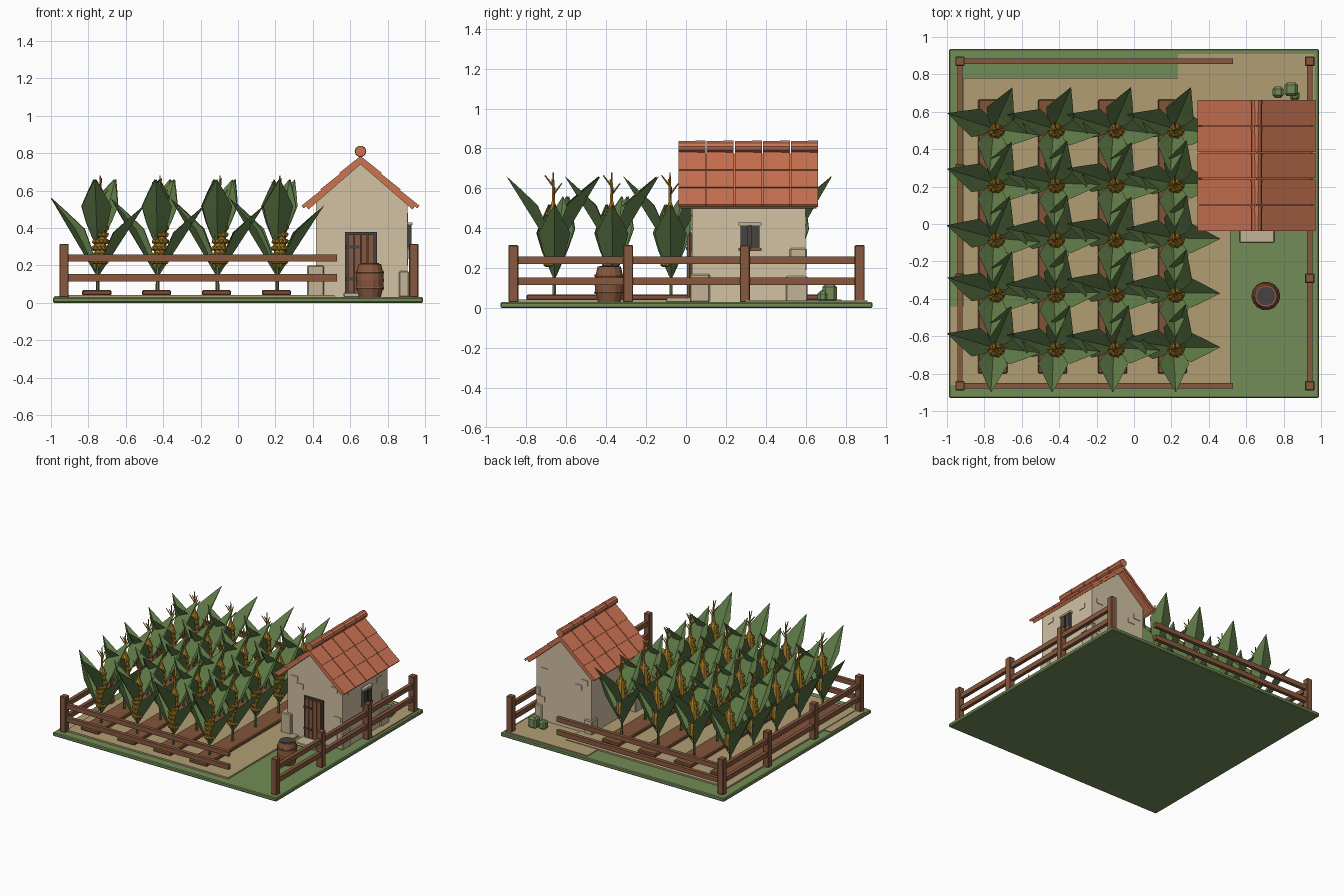
import bpy, bmesh, math, random
from mathutils import Matrix, Vector

random.seed(4)
if "Cube" in bpy.data.objects:
    bpy.data.objects.remove(bpy.data.objects["Cube"])


def material(name, r, g, b):
    lin = [((c / 255 + 0.055) / 1.055) ** 2.4 for c in (r, g, b)] + [1]
    m = bpy.data.materials.new(name)
    m.use_nodes = True
    m.diffuse_color = lin
    m.node_tree.nodes["Principled BSDF"].inputs["Base Color"].default_value = lin
    return m


GRASS = material("grass green", 114, 140, 86)
LEAF = material("leaf green", 98, 126, 74)
DIRT = material("dry dirt", 178, 158, 116)
SOIL = material("tilled soil", 128, 84, 58)
WOOD = material("brown wood", 136, 88, 62)
WALL = material("plaster", 210, 194, 164)
STONE = material("pale stone", 194, 180, 150)
ROOF = material("terracotta", 204, 116, 82)
GOLD = material("corn gold", 184, 138, 44)
IRON = material("dark iron", 70, 68, 66)


def place(name, mesh, mat=None, matrix=Matrix()):
    if mat:
        mesh.materials.append(mat)
    ob = bpy.data.objects.new(name, mesh)
    ob.matrix_world = matrix
    bpy.context.collection.objects.link(ob)
    return ob


def finish(bm, name):
    bmesh.ops.recalc_face_normals(bm, faces=bm.faces)
    mesh = bpy.data.meshes.new(name)
    bm.to_mesh(mesh)
    bm.free()
    return mesh


def box(name, x, y, z, mat, bevel=0.0, matrix=Matrix()):
    bm = bmesh.new()
    bmesh.ops.create_cube(bm, size=1)
    for v in bm.verts:
        v.co = Vector([(r[0] + r[1]) / 2 + c * (r[1] - r[0]) for r, c in zip((x, y, z), v.co)])
    if bevel:
        bmesh.ops.bevel(bm, geom=bm.edges[:], offset=bevel, segments=1, affect='EDGES')
    return place(name, finish(bm, name), mat, matrix)


def lathe(bm, profile, sides):
    """Closed turned solid from (radius, height) pairs."""
    rings = [[bm.verts.new((r * math.cos(math.tau * i / sides), r * math.sin(math.tau * i / sides), z))
              for i in range(sides)] for r, z in profile]
    for a, b in zip(rings, rings[1:]):
        for i in range(sides):
            j = (i + 1) % sides
            bm.faces.new((a[i], a[j], b[j], b[i]))
    bm.faces.new(rings[0])
    bm.faces.new(rings[-1])


def turned(name, profile, sides, mat, matrix=Matrix()):
    bm = bmesh.new()
    lathe(bm, profile, sides)
    return place(name, finish(bm, name), mat, matrix)


# Ground and dirt plates
box("grass_base", (-0.99, 0.99), (-0.93, 0.935), (0, 0.03), GRASS, 0.006)
box("field_dirt", (-0.915, 0.515), (-0.86, 0.78), (0.028, 0.042), DIRT)
box("yard_dirt", (0.235, 0.965), (0.3, 0.91), (0.028, 0.037), DIRT)
box("edge_dirt", (-0.98, -0.9), (-0.86, -0.44), (0.028, 0.036), DIRT)

# Fence posts and rails
POSTS = (-0.865, -0.29, 0.295, 0.87)
for x in (-0.93, 0.94):
    for y in POSTS:
        box("fence_post", (x - 0.025, x + 0.025), (y - 0.025, y + 0.025), (0.03, 0.315), WOOD, 0.004)
    for z in (0.115, 0.22):
        box("side_rail", (x - 0.014, x + 0.014), (POSTS[0], POSTS[-1]), (z, z + 0.038), WOOD)
for y in (POSTS[0], POSTS[-1]):
    for z in (0.115, 0.22):
        box("end_rail", (-0.93, 0.53), (y - 0.014, y + 0.014), (z, z + 0.038), WOOD)


# Corn plant meshes, shared by every plant
def leaf_mesh():
    bm = bmesh.new()
    # angle, base height, reach, rise
    for deg, base, reach, rise in ((166, 0.16, 0.25, 0.40), (-4, 0.16, 0.24, 0.36),
                                   (70, 0.30, 0.23, 0.36), (-91, 0.30, 0.23, 0.36)):
        turn = Matrix.Rotation(math.radians(deg), 3, 'Z')
        rows = []
        for t, half in ((0, 0.012), (0.28, 0.058), (0.5, 0.08), (0.75, 0.042), (1, 0.001)):
            r, z = 0.01 + reach * t, base + rise * t
            lift = half * 0.45
            rows.append([bm.verts.new(turn @ Vector(p)) for p in
                         ((r - lift, half, z + lift), (r, 0, z - 0.01 * (1 - t)), (r - lift, -half, z + lift))])
        for a, b in zip(rows, rows[1:]):
            for k in (0, 1):
                bm.faces.new((a[k], a[k + 1], b[k + 1], b[k]))
    return finish(bm, "corn_leaves")


def cob_mesh():
    bm = bmesh.new()
    lathe(bm, ((0.012, 0.19), (0.03, 0.23), (0.034, 0.36), (0.026, 0.48), (0.008, 0.53)), 8)
    # Kernels on the front of the cob
    for row in range(8):
        for k in range(5):
            a = math.radians(-165 + 36 * k + 18 * (row % 2))
            r = 0.036 if row < 6 else 0.028
            at = Vector((r * math.cos(a), r * math.sin(a), 0.22 + 0.036 * row))
            bmesh.ops.create_icosphere(bm, subdivisions=1, radius=0.015, matrix=Matrix.Translation(at))
    # Tassel spike with side twigs
    lathe(bm, ((0.009, 0.5), (0.007, 0.6), (0.003, 0.68)), 5)
    for k in range(4):
        tilt = Matrix.Rotation(math.radians(90 * k + 10), 4, 'Z') @ Matrix.Rotation(math.radians(38), 4, 'Y')
        bmesh.ops.create_cone(bm, cap_ends=True, segments=4, radius1=0.006, radius2=0.003, depth=0.07,
                              matrix=Matrix.Translation((0, 0, 0.55 + 0.02 * k)) @ tilt @ Matrix.Translation((0, 0, 0.035)))
    return finish(bm, "corn_cob")


leaves, cob = leaf_mesh(), cob_mesh()
leaves.materials.append(LEAF)
cob.materials.append(GOLD)
bm = bmesh.new()
lathe(bm, ((0.01, 0.04), (0.009, 0.3), (0.007, 0.5)), 6)
stalk = finish(bm, "corn_stalk")
stalk.materials.append(LEAF)

# Planted rows
for col in range(4):
    x = -0.755 + 0.32 * col
    box("soil_row", (x - 0.078, x + 0.078), (-0.8, 0.665), (0.04, 0.068), SOIL, 0.006)
    for row in range(5):
        y = -0.66 + 0.2925 * row
        spin = Matrix.Rotation(math.radians(random.uniform(-5, 5)), 4, 'Z')
        spot = Matrix.Translation((x + 0.005, y, 0))
        place("corn_leaves", leaves, None, spot @ spin)
        place("corn_stalk", stalk, None, spot)
        place("corn_cob", cob, None, Matrix.Translation((x + 0.018, y - 0.005, 0)))

# House walls with gables
bm = bmesh.new()
outline = ((0.417, 0.03), (0.905, 0.03), (0.905, 0.55), (0.66, 0.76), (0.417, 0.55))
face = bm.faces.new([bm.verts.new((x, 0.03, z)) for x, z in outline])
ext = bmesh.ops.extrude_face_region(bm, geom=[face])
bmesh.ops.translate(bm, vec=(0, 0.57, 0), verts=[v for v in ext["geom"] if isinstance(v, bmesh.types.BMVert)])
place("house_walls", finish(bm, "house_walls"), WALL)

# Corner stones
for x0, x1, y0, y1, z0, z1 in ((0.37, 0.46, 0.01, 0.11, 0.03, 0.2), (0.86, 0.915, 0.02, 0.12, 0.03, 0.17),
                               (0.85, 0.915, 0.5, 0.61, 0.03, 0.16), (0.87, 0.912, 0.52, 0.606, 0.23, 0.3),
                               (0.405, 0.48, 0.53, 0.61, 0.03, 0.15)):
    box("corner_stone", (x0, x1), (y0, y1), (z0, z1), STONE, 0.006)
# Exposed bricks in the plaster, front, back and right side
for u, z in ((0.45, 0.47), (0.5, 0.42), (0.8, 0.47), (0.83, 0.24)):
    box("front_brick", (u, u + 0.06), (0.025, 0.032), (z, z + 0.04), WALL)
    box("back_brick", (u, u + 0.06), (0.598, 0.605), (z - 0.05, z - 0.01), WALL)
for y, z in ((0.1, 0.44), (0.15, 0.2), (0.46, 0.4), (0.48, 0.2)):
    box("side_brick", (0.903, 0.91), (y, y + 0.06), (z, z + 0.04), WALL)
box("door_step", (0.565, 0.75), (-0.1, 0.03), (0.03, 0.055), STONE, 0.004)

# Door
box("door_frame", (0.572, 0.742), (0.015, 0.035), (0.05, 0.378), IRON)
for i in range(4):
    x = 0.587 + 0.036 * i
    box("door_plank", (x, x + 0.032), (0.006, 0.03), (0.05, 0.365), WOOD)
for z in (0.12, 0.29):
    box("door_hinge", (0.58, 0.65), (0.0, 0.01), (z, z + 0.016), IRON)

# Side window with shutters
box("window_pane", (0.9, 0.912), (0.275, 0.365), (0.295, 0.42), IRON)
for y in (0.272, 0.328):
    box("window_shutter", (0.905, 0.928), (y, y + 0.04), (0.3, 0.415), IRON)
box("window_lintel", (0.9, 0.932), (0.262, 0.378), (0.415, 0.43), STONE)
box("window_sill", (0.9, 0.932), (0.262, 0.378), (0.285, 0.3), WOOD)

# Tiled roof, rows overlapping down each slope
PITCH, ROWS, COLS = math.radians(41), 3, 5
for side in (1, -1):
    frame = (Matrix.Translation((0.655, 0, 0.775)) @ Matrix.Diagonal((side, 1, 1, 1))
             @ Matrix.Rotation(PITCH, 4, 'Y'))
    box("roof_board", (0, 0.39), (-0.03, 0.655), (-0.026, 0.0), ROOF, 0, frame)
    for row in range(ROWS):
        a = 0.4 / ROWS
        lap = frame @ Matrix.Translation((a * row, 0, 0)) @ Matrix.Rotation(math.radians(-2.5 if side else 0), 4, 'Y')
        for c in range(COLS):
            y = -0.04 + 0.141 * c
            box("roof_tile", (0, a + 0.006), (y + 0.003, y + 0.138), (-0.01, 0.008), ROOF, 0, lap)
for c in range(COLS):
    turned("ridge_tile", ((0.029, 0.003), (0.031, 0.138)), 10, ROOF,
           Matrix.Translation((0.655, -0.04 + 0.141 * c, 0.81)) @ Matrix.Rotation(-math.pi / 2, 4, 'X'))

# Barrel
at = Matrix.Translation((0.705, -0.385, 0.03))
turned("barrel", ((0.058, 0), (0.072, 0.05), (0.075, 0.09), (0.072, 0.13), (0.06, 0.178)), 14, WOOD, at)
turned("barrel_lid", ((0.05, 0.17), (0.05, 0.182)), 14, IRON, at)
for z in (0.04, 0.125):
    turned("barrel_hoop", ((0.074, z), (0.077, z + 0.007), (0.074, z + 0.014)), 14, WOOD, at)

# Clipped bushes behind the house
for x, y, s, h in ((0.77, 0.705, 0.03, 0.07), (0.84, 0.72, 0.036, 0.09), (0.86, 0.685, 0.026, 0.055)):
    box("bush", (x - s, x + s), (y - s, y + s), (0.03, 0.03 + h), GRASS, 0.014)
